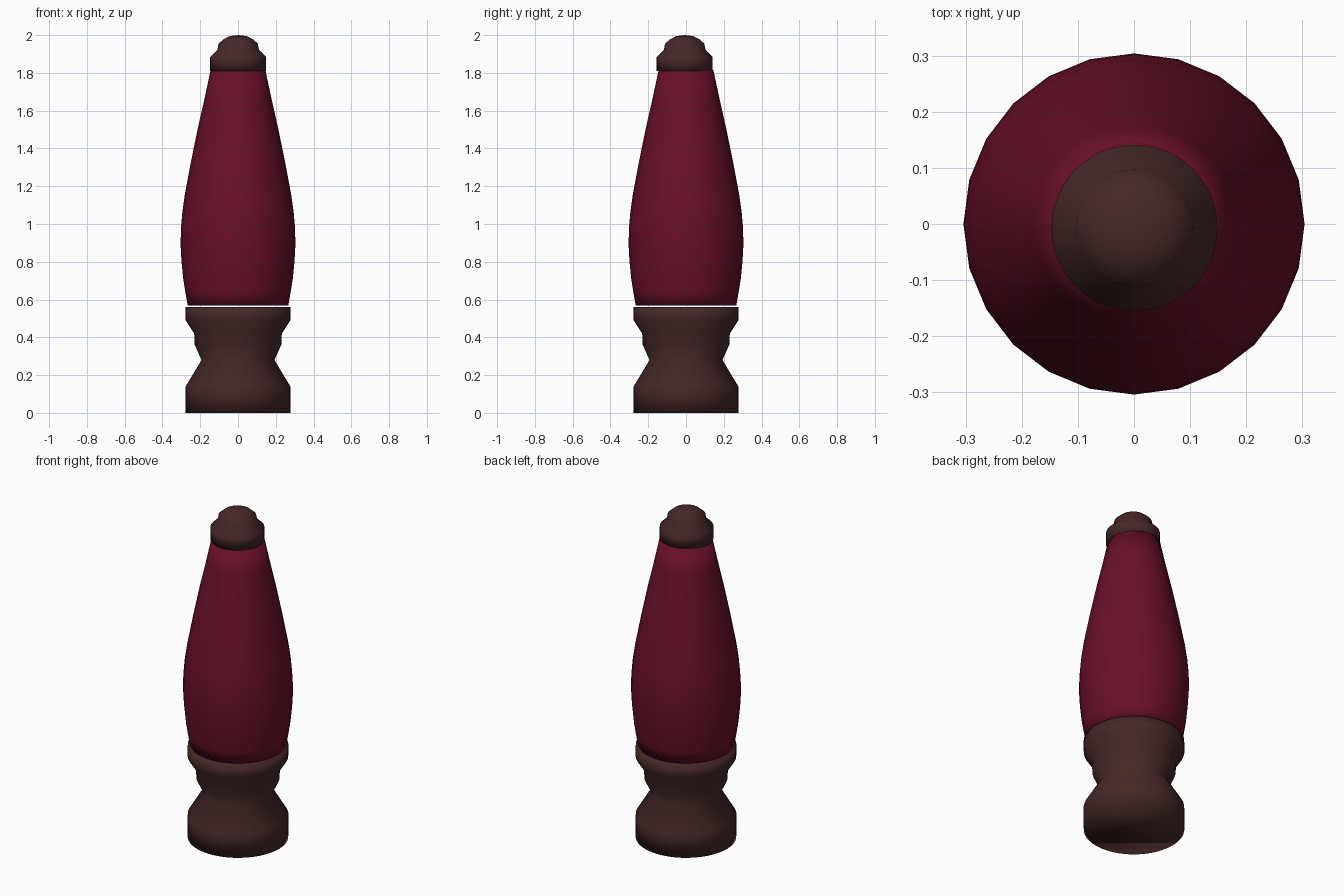
import bpy, math

if "Cube" in bpy.data.objects:
    bpy.data.objects.remove(bpy.data.objects["Cube"])


def material(name, color):
    m = bpy.data.materials.new(name)
    m.diffuse_color = (*color, 1.0)
    m.use_nodes = True
    m.node_tree.nodes["Principled BSDF"].inputs["Base Color"].default_value = m.diffuse_color
    return m


def lathe(name, profile, sides, mat, offset=(0, 0)):
    """Revolve (radius, height) points about z; a zero radius makes a pole."""
    verts, faces, rings = [], [], []
    for r, z in profile:
        start = len(verts)
        count = 1 if r == 0 else sides
        for i in range(count):
            a = 2 * math.pi * i / sides
            verts.append((r * math.cos(a) + offset[0], r * math.sin(a) + offset[1], z))
        rings.append([start + i % count for i in range(sides)])
    for lo, hi in zip(rings, rings[1:]):
        for i in range(sides):
            j = (i + 1) % sides
            quad = [lo[i], lo[j], hi[j], hi[i]]
            faces.append(list(dict.fromkeys(quad)))
    faces.append(rings[0][::-1])
    if profile[-1][0] > 0:
        faces.append(rings[-1])
    mesh = bpy.data.meshes.new(name)
    mesh.from_pydata(verts, [], faces)
    mesh.materials.append(mat)
    mesh.shade_smooth()
    obj = bpy.data.objects.new(name, mesh)
    bpy.context.collection.objects.link(obj)
    return obj


crimson = material("dark crimson", (0.140, 0.005, 0.021))
brown = material("dark brown", (0.062, 0.021, 0.021))

# waisted pedestal
lathe("base", [(0.277, 0), (0.277, 0.14), (0.193, 0.28), (0.229, 0.36),
               (0.232, 0.42), (0.277, 0.49), (0.277, 0.561)], 48, brown)

# tapered glass vessel, floating just above the pedestal
lathe("glass_body", [(0.266, 0.568), (0.279, 0.64), (0.290, 0.71), (0.299, 0.80),
                     (0.304, 0.89), (0.302, 0.98), (0.294, 1.07), (0.281, 1.16),
                     (0.247, 1.34), (0.212, 1.51), (0.178, 1.66), (0.145, 1.815)],
      24, crimson)

# stepped cap with a domed top
lathe("cap", [(0.148, 1.81), (0.148, 1.885), (0.110, 1.922), (0.104, 1.955),
              (0.075, 1.980), (0.045, 1.995), (0, 2.0)], 48, brown, (0.001, -0.007))
